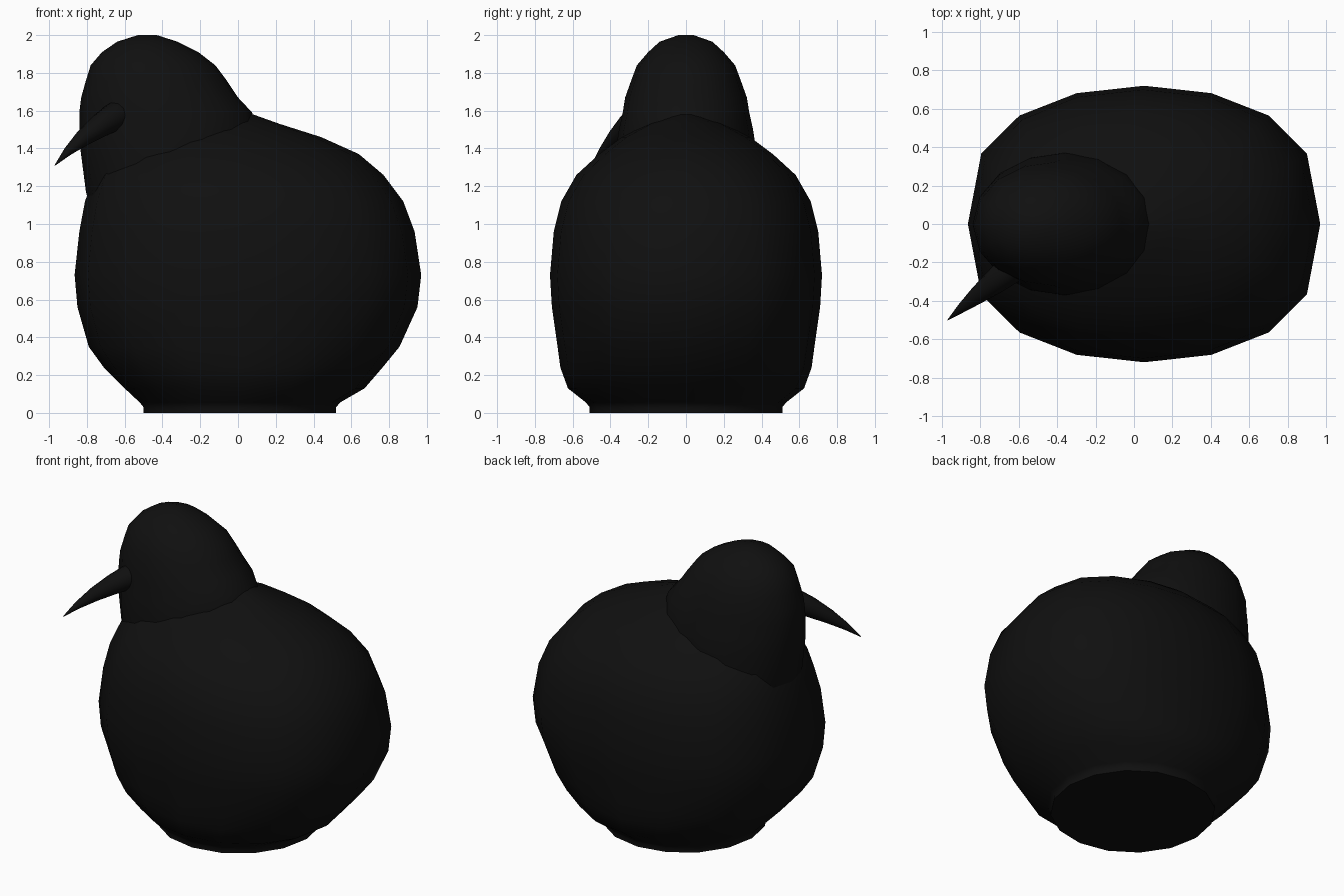
import bpy, bmesh, math
from mathutils import Vector

if "Cube" in bpy.data.objects:
    bpy.data.objects.remove(bpy.data.objects["Cube"])

black = bpy.data.materials.new("black")
black.diffuse_color = (0.005, 0.005, 0.005, 1)
black.use_nodes = True
black.node_tree.nodes["Principled BSDF"].inputs["Base Color"].default_value = black.diffuse_color


def make_object(name, rings):
    """Skin a stack of vertex rings and close both ends."""
    bm = bmesh.new()
    loops = [[bm.verts.new(p) for p in ring] for ring in rings]
    n = len(loops[0])
    for a, b in zip(loops, loops[1:]):
        for i in range(n):
            j = (i + 1) % n
            bm.faces.new((a[i], a[j], b[j], b[i]))
    bm.faces.new(loops[0][::-1])
    bm.faces.new(loops[-1])
    bmesh.ops.recalc_face_normals(bm, faces=bm.faces)
    mesh = bpy.data.meshes.new(name)
    bm.to_mesh(mesh)
    bm.free()
    obj = bpy.data.objects.new(name, mesh)
    bpy.context.collection.objects.link(obj)
    mesh.materials.append(black)
    bpy.ops.object.select_all(action='DESELECT')
    obj.select_set(True)
    bpy.context.view_layer.objects.active = obj
    bpy.ops.object.shade_smooth_by_angle(angle=math.radians(50))
    return obj


def oval(z, left, right, half, power, sides=16):
    """Horizontal oval; a power below 1 gives fuller flanks."""
    pts = []
    for i in range(sides):
        a = 2 * math.pi * i / sides
        s = math.sin(a)
        y = math.copysign(abs(s) ** power, s) * half
        pts.append(((left + right) / 2 + (right - left) / 2 * math.cos(a), y, z))
    return pts


# Plump body with a short round foot: z, left x, right x, half depth, power
body = [
    (0.00, -0.50, 0.52, 0.51, 1.0), (0.03, -0.50, 0.52, 0.51, 1.0),
    (0.055, -0.52, 0.54, 0.53, 1.0), (0.13, -0.60, 0.67, 0.625, 0.9),
    (0.24, -0.71, 0.765, 0.665, 0.8), (0.35, -0.79, 0.855, 0.68, 0.75),
    (0.56, -0.85, 0.95, 0.71, 0.7), (0.73, -0.865, 0.97, 0.72, 0.7),
    (0.96, -0.84, 0.935, 0.70, 0.72), (1.12, -0.81, 0.875, 0.66, 0.77),
    (1.26, -0.76, 0.77, 0.58, 0.85), (1.37, -0.67, 0.64, 0.46, 0.9),
    (1.46, -0.55, 0.44, 0.34, 1.0), (1.53, -0.40, 0.22, 0.20, 1.0),
    (1.58, -0.20, 0.08, 0.07, 1.0),
]
make_object("body", [oval(*r) for r in body])

# Head and neck, sunk into the body
head = [
    (1.00, -0.76, 0.05, 0.36), (1.17, -0.805, 0.09, 0.375),
    (1.40, -0.835, 0.11, 0.37), (1.50, -0.84, 0.10, 0.355),
    (1.59, -0.84, 0.075, 0.335), (1.67, -0.83, 0.00, 0.322),
    (1.76, -0.805, -0.06, 0.29), (1.84, -0.78, -0.12, 0.26),
    (1.91, -0.72, -0.21, 0.20), (1.965, -0.64, -0.32, 0.14),
    (2.00, -0.53, -0.43, 0.04),
]
make_object("head", [oval(*r, 0.95) for r in head])

# Curved beak, turned to the front: centre point and radius
beak = [
    ((-0.60, -0.20, 1.59), 0.07), ((-0.65, -0.24, 1.57), 0.077),
    ((-0.73, -0.305, 1.52), 0.064), ((-0.82, -0.375, 1.455), 0.045),
    ((-0.90, -0.44, 1.385), 0.024), ((-0.97, -0.50, 1.31), 0.002),
]
side = Vector((0.61, -0.79, 0))
path = [Vector(p) for p, r in beak]
rings = []
for i, (p, r) in enumerate(beak):
    tangent = (path[min(i + 1, len(path) - 1)] - path[max(i - 1, 0)]).normalized()
    up = tangent.cross(side).normalized()
    across = up.cross(tangent).normalized()
    angles = [2 * math.pi * k / 12 for k in range(12)]
    rings.append([path[i] + r * (across * math.cos(a) + up * math.sin(a)) for a in angles])
make_object("beak", rings)
